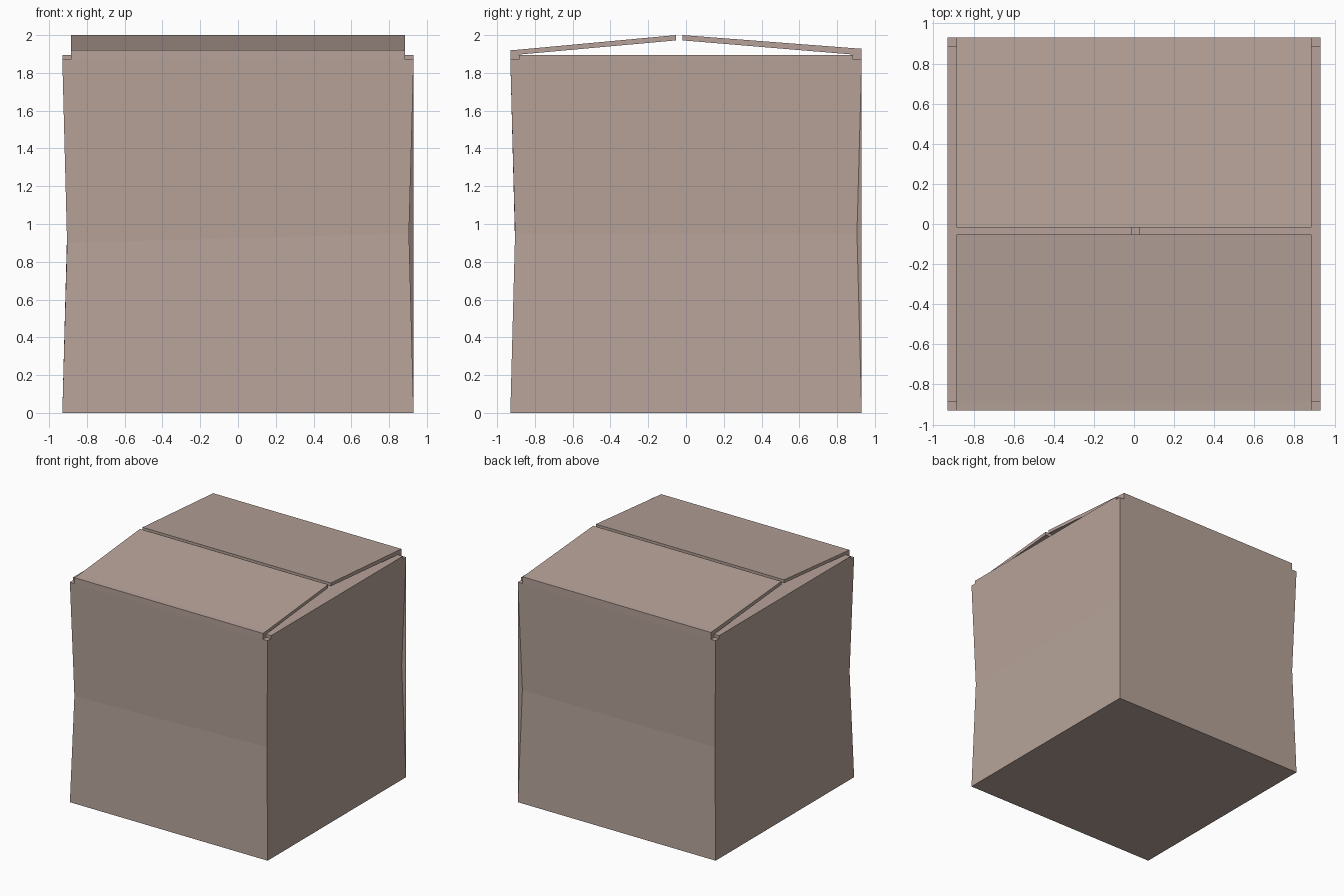
import bpy, bmesh

if "Cube" in bpy.data.objects:
    bpy.data.objects.remove(bpy.data.objects["Cube"])

card = bpy.data.materials.new("cardboard")
card.diffuse_color = (0.47, 0.365, 0.32, 1)
card.use_nodes = True
card.node_tree.nodes["Principled BSDF"].inputs["Base Color"].default_value = card.diffuse_color

R, IN, MID, T, RIM = 0.93, 0.905, 0.95, 0.045, 1.87
CORNERS = [(-1, -1), (1, -1), (1, 1), (-1, 1)]


def finish(bm, name, recalc=True):
    if recalc:
        bmesh.ops.recalc_face_normals(bm, faces=bm.faces)
    mesh = bpy.data.meshes.new(name)
    bm.to_mesh(mesh)
    bm.free()
    mesh.materials.append(card)
    obj = bpy.data.objects.new(name, mesh)
    bpy.context.collection.objects.link(obj)
    return obj


def extrude_profile(name, pts, to_3d, half):
    """Sweep a closed 2D profile from -half to +half."""
    bm = bmesh.new()
    a = [bm.verts.new(to_3d(p, -half)) for p in pts]
    b = [bm.verts.new(to_3d(p, half)) for p in pts]
    bm.faces.new(a)
    bm.faces.new(b[::-1])
    n = len(pts)
    for i in range(n):
        j = (i + 1) % n
        bm.faces.new((a[i], b[i], b[j], a[j]))
    return finish(bm, name)


# Hollow box whose walls buckle inward at mid height; front-left dips lower
bm = bmesh.new()
rings = []
for r, z in [(R, 0), (IN, MID), (R, RIM), (R - T, RIM), (IN - T, MID), (R - T, T)]:
    rings.append([bm.verts.new((sx * r, sy * r, 0.90 if z == MID and i == 0 else z))
                  for i, (sx, sy) in enumerate(CORNERS)])
for lo, hi in zip(rings, rings[1:]):
    for i in range(4):
        j = (i + 1) % 4
        bm.faces.new((lo[i], lo[j], hi[j], hi[i]))
bm.faces.new(rings[0][::-1])
bm.faces.new(rings[-1])
finish(bm, "box_body")

# Thin glue seam that stays straight at the back right corner
bm = bmesh.new()
bm.faces.new([bm.verts.new(p) for p in ((R, R, 0), (R, R, RIM), (IN, IN, MID))])
finish(bm, "corner_seam", False)

# Flat inner flaps folded in from the sides
for name, s, tip in (("left_inner_flap", -1, -0.01), ("right_inner_flap", 1, 0.025)):
    prof = [(s * R, RIM), (s * R, RIM + 0.025), (tip, RIM + 0.025), (tip, RIM)]
    extrude_profile(name, prof, lambda p, w: (p[0], w, p[1]), R - T)

# Raised outer flaps, hinged at front and back, almost meeting in the middle
for name, s, tip, top in (("front_outer_flap", -1, -0.053, 1.92),
                          ("back_outer_flap", 1, -0.018, 1.928)):
    prof = [(s * R, RIM), (s * R, top), (s * (R - T), top + 0.003), (tip, 2.0),
            (tip, 1.972), (s * (R - T), 1.897), (s * (R - T), RIM)]
    extrude_profile(name, prof, lambda p, w: (w, p[0], p[1]), R - T)
